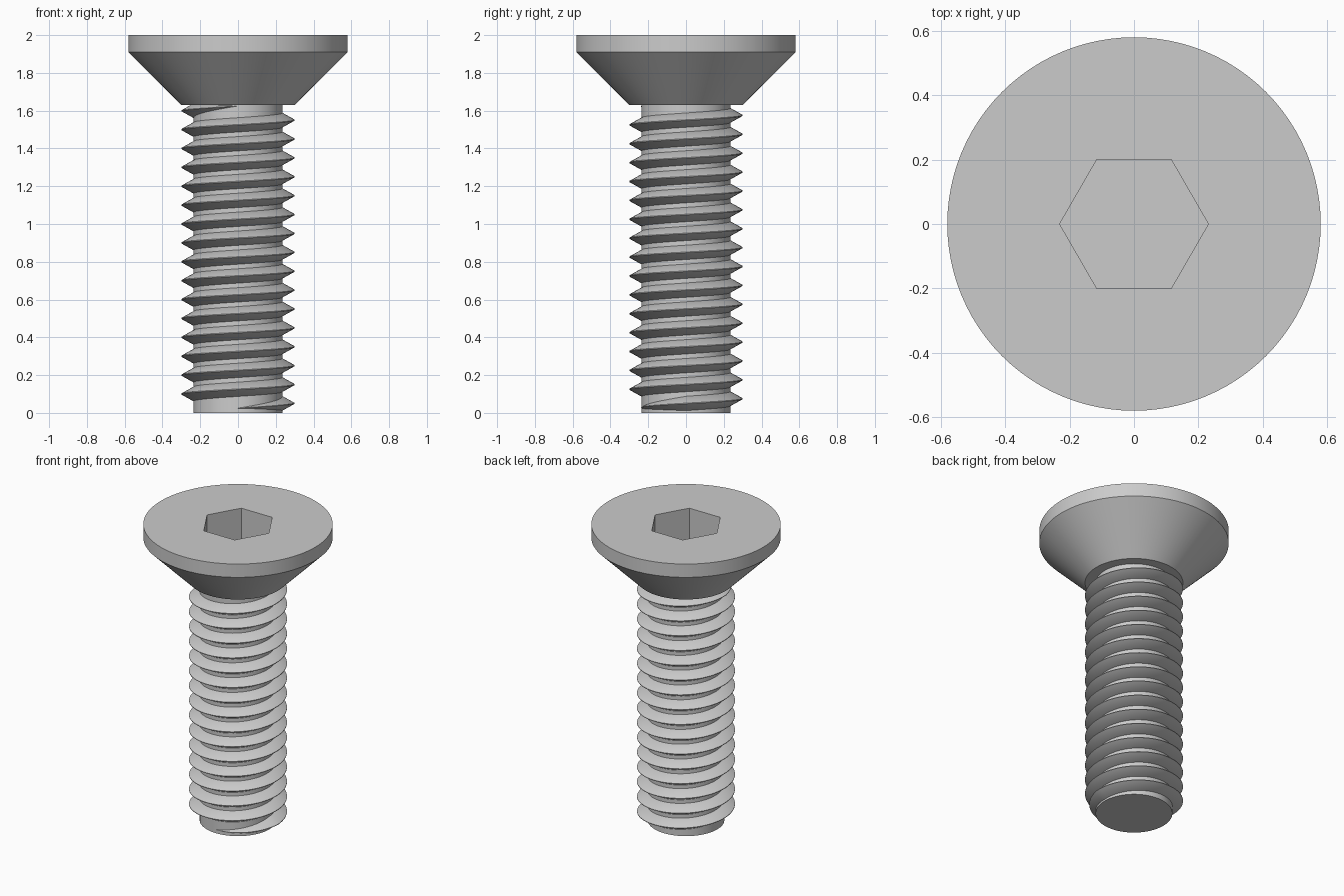
import bpy, bmesh
from math import sin, cos, pi, tau, radians

if "Cube" in bpy.data.objects:
    bpy.data.objects.remove(bpy.data.objects["Cube"])

CORE, CREST, PITCH = 0.235, 0.30, 0.10
HEAD_Z, SEG = 1.63, 96


def make_object(name, bm):
    bmesh.ops.recalc_face_normals(bm, faces=bm.faces)
    mesh = bpy.data.meshes.new(name)
    bm.to_mesh(mesh)
    bm.free()
    ob = bpy.data.objects.new(name, mesh)
    bpy.context.collection.objects.link(ob)
    return ob


def sweep(name, rings, closed=False):
    """Skin a list of point rings and cap both ends."""
    bm = bmesh.new()
    rows = [[bm.verts.new(p) for p in ring] for ring in rings]
    n = len(rows[0])
    for a, b in zip(rows, rows[1:]):
        for i in range(n):
            j = (i + 1) % n
            bm.faces.new((a[i], a[j], b[j], b[i]))
    bm.faces.new(rows[0])
    bm.faces.new(rows[-1])
    return make_object(name, bm)


def ring(r, z, n=SEG):
    return [(r * cos(tau * i / n), r * sin(tau * i / n), z) for i in range(n)]


def activate(ob):
    bpy.ops.object.select_all(action='DESELECT')
    ob.select_set(True)
    bpy.context.view_layer.objects.active = ob


def smooth(ob):
    activate(ob)
    bpy.ops.object.shade_smooth_by_angle(angle=radians(30))


# Countersunk head with hex socket
head = sweep("countersunk_head", [ring(0.30, HEAD_Z), ring(0.58, 1.91), ring(0.58, 2.0)])
cutter = sweep("socket_cutter", [ring(0.231, 1.75, 6), ring(0.231, 2.1, 6)])
cutter.hide_render = True
cut = head.modifiers.new("hex_socket", 'BOOLEAN')
cut.operation = 'DIFFERENCE'
cut.solver = 'EXACT'
cut.object = cutter
activate(head)
bpy.ops.object.modifier_apply(modifier=cut.name)
bpy.data.objects.remove(cutter)
smooth(head)

# Shank core
smooth(sweep("shank_core", [ring(CORE, 0), ring(CORE, HEAD_Z + 0.01)]))

# Right-hand helical thread, fading out over a quarter turn at each end
STEPS = 64
start, end = -0.25, 15.75          # in turns; crest is at z = 0.05 at turn 0
count = int((end - start) * STEPS)
rings = []
for i in range(count + 1):
    t = start + i / STEPS
    s = max(0.02, min(1, (t - start) / 0.25, (end - t) / 0.25))
    z, a = 0.05 + PITCH * t, tau * t
    half = 0.038 * s
    section = [(CORE - 0.01, -half), (CORE, -half), (CORE + (CREST - CORE) * s, -0.002 * s),
               (CORE + (CREST - CORE) * s, 0.002 * s), (CORE, half), (CORE - 0.01, half)]
    rings.append([(r * cos(a), r * sin(a), z + dz) for r, dz in section])
smooth(sweep("thread", rings))
